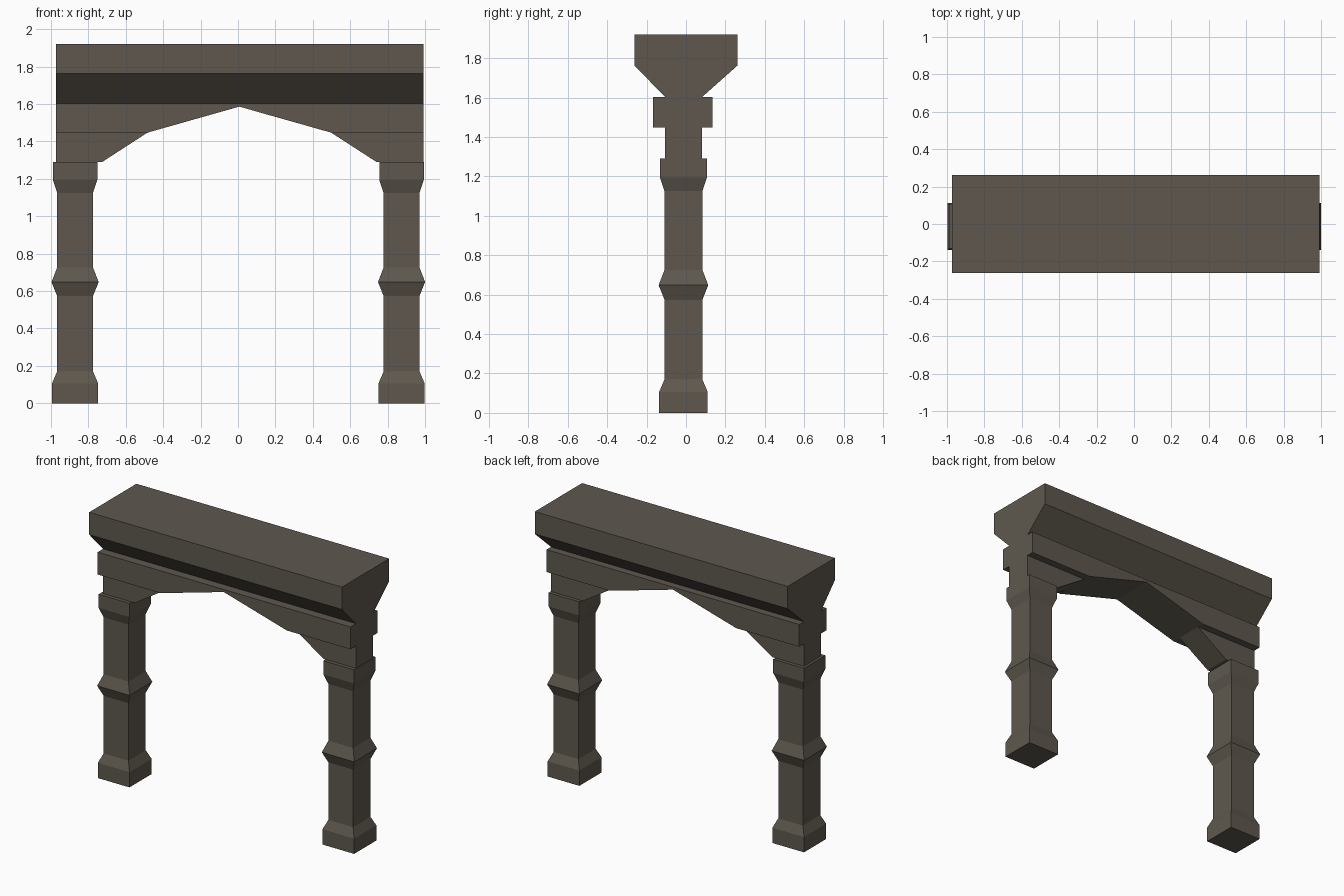
import bpy, bmesh

if "Cube" in bpy.data.objects:
    bpy.data.objects.remove(bpy.data.objects["Cube"])

stone = bpy.data.materials.new("dark stone")
stone.diffuse_color = (0.112, 0.097, 0.076, 1)
stone.use_nodes = True
stone.node_tree.nodes["Principled BSDF"].inputs["Base Color"].default_value = stone.diffuse_color


def finish(name, bm):
    bmesh.ops.recalc_face_normals(bm, faces=bm.faces[:])
    me = bpy.data.meshes.new(name)
    bm.to_mesh(me)
    bm.free()
    me.materials.append(stone)
    ob = bpy.data.objects.new(name, me)
    bpy.context.collection.objects.link(ob)
    return ob


def prism(name, outline, offset):
    """Extrude a closed 3D outline along an offset vector."""
    bm = bmesh.new()
    face = bm.faces.new([bm.verts.new(p) for p in outline])
    ext = bmesh.ops.extrude_face_region(bm, geom=[face], use_keep_orig=True)
    moved = [v for v in ext["geom"] if isinstance(v, bmesh.types.BMVert)]
    bmesh.ops.translate(bm, verts=moved, vec=offset)
    return finish(name, bm)


def column(name, cx, cy, profile):
    """Stack square rings (half width, height) into a closed column."""
    bm = bmesh.new()
    rings = [[bm.verts.new((cx + sx * h, cy + sy * h, z))
              for sx, sy in ((-1, -1), (1, -1), (1, 1), (-1, 1))]
             for h, z in profile]
    for a, b in zip(rings, rings[1:]):
        for i in range(4):
            j = (i + 1) % 4
            bm.faces.new((a[i], a[j], b[j], b[i]))
    bm.faces.new(rings[0][::-1])
    bm.faces.new(rings[-1])
    return finish(name, bm)


X0, X1, APEX = -0.973, 0.991, 0.007

# Columns with base, middle collar and capital
PROFILE = [(0.123, 0), (0.123, 0.107), (0.096, 0.17), (0.096, 0.574),
           (0.126, 0.648), (0.096, 0.726), (0.096, 1.125),
           (0.119, 1.194), (0.119, 1.29)]
column("left_column", -0.871, -0.013, PROFILE)
column("right_column", 0.8745, -0.013, PROFILE)

# Lower brackets with sloping inner ends
for name, outer, low, high in (("left_bracket", X0, -0.728, -0.484),
                               ("right_bracket", X1, 0.742, 0.498)):
    prism(name, [(outer, -0.107, 1.289), (low, -0.107, 1.289),
                 (high, -0.107, 1.447), (outer, -0.107, 1.447)], (0, 0.189, 0))

# Arch beam with peaked underside
prism("arch_beam", [(X0, -0.168, 1.447), (-0.484, -0.168, 1.447),
                    (APEX, -0.168, 1.586), (0.498, -0.168, 1.447),
                    (X1, -0.168, 1.447), (X1, -0.168, 1.604),
                    (X0, -0.168, 1.604)], (0, 0.302, 0))

# Flared cornice on top
prism("cornice", [(X0, -0.107, 1.604), (X0, 0.083, 1.604),
                  (X0, 0.262, 1.763), (X0, 0.262, 1.92),
                  (X0, -0.262, 1.92), (X0, -0.262, 1.763)], (X1 - X0, 0, 0))
